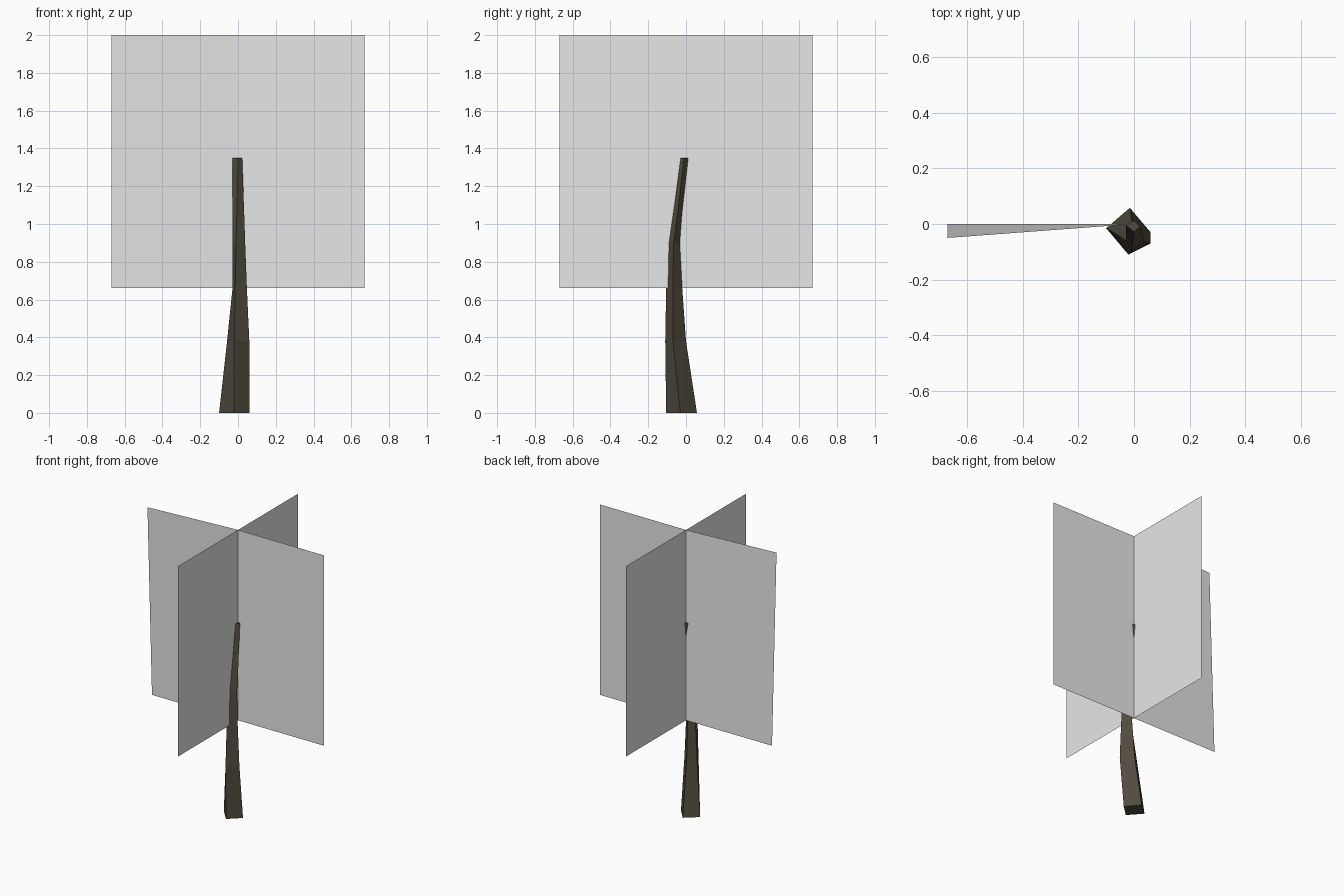
import bpy
import bmesh

cube = bpy.data.objects.get("Cube")
if cube:
    bpy.data.objects.remove(cube, do_unlink=True)


def material(name, rgb):
    m = bpy.data.materials.new(name)
    m.use_nodes = True
    m.diffuse_color = (*rgb, 1)
    bsdf = next(n for n in m.node_tree.nodes if n.type == 'BSDF_PRINCIPLED')
    bsdf.inputs["Base Color"].default_value = (*rgb, 1)
    return m


def finish(bm, name, mat):
    mesh = bpy.data.meshes.new(name)
    bm.to_mesh(mesh)
    bm.free()
    mesh.materials.append(mat)
    obj = bpy.data.objects.new(name, mesh)
    bpy.context.collection.objects.link(obj)
    return obj


grey = material("pale grey", (0.8, 0.8, 0.8))
bark = material("dark bark brown", (0.085, 0.07, 0.047))

# Trunk: four-sided rings (left, front, right, back corner) bridged upwards
rings = [
    (0.00, [(-0.10, -0.015), (-0.02, -0.105), (0.06, -0.03), (-0.015, 0.058)]),
    (0.38, [(-0.058, -0.04), (-0.02, -0.11), (0.06, -0.07), (-0.005, 0.0)]),
    (0.66, [(-0.029, -0.06), (-0.015, -0.105), (0.047, -0.07), (0.0, -0.02)]),
    (0.90, [(-0.029, -0.06), (-0.01, -0.097), (0.038, -0.065), (0.0, -0.033)]),
    (1.05, [(-0.029, -0.042), (-0.006, -0.073), (0.033, -0.045), (0.0, -0.022)]),
    (1.35, [(-0.029, -0.005), (0.0, -0.028), (0.022, -0.01), (0.0, 0.012)]),
]
bm = bmesh.new()
loops = [[bm.verts.new((x, y, z)) for x, y in pts] for z, pts in rings]
for low, high in zip(loops, loops[1:]):
    for i in range(4):
        j = (i + 1) % 4
        bm.faces.new((low[i], low[j], high[j], high[i]))
bm.faces.new(loops[0][::-1])
bm.faces.new(loops[-1])
finish(bm, "trunk", bark)

# Two crossed foliage cards, each split down the middle
HALF, BOTTOM, TOP = 0.67, 0.66, 2.0


def card(name, along_x, skew=0.0):
    bm = bmesh.new()
    cols = []
    for t in (-HALF, 0, HALF):
        x, y = (t, 0) if along_x else (0, t)
        bend = skew if t < 0 else 0
        cols.append((bm.verts.new((x, y, BOTTOM)), bm.verts.new((x, y + bend, TOP))))
    for a, b in zip(cols, cols[1:]):
        bm.faces.new((a[0], b[0], b[1], a[1]))
    return finish(bm, name, grey)


card("foliage_card_wide", True, skew=-0.05)
card("foliage_card_deep", False)
